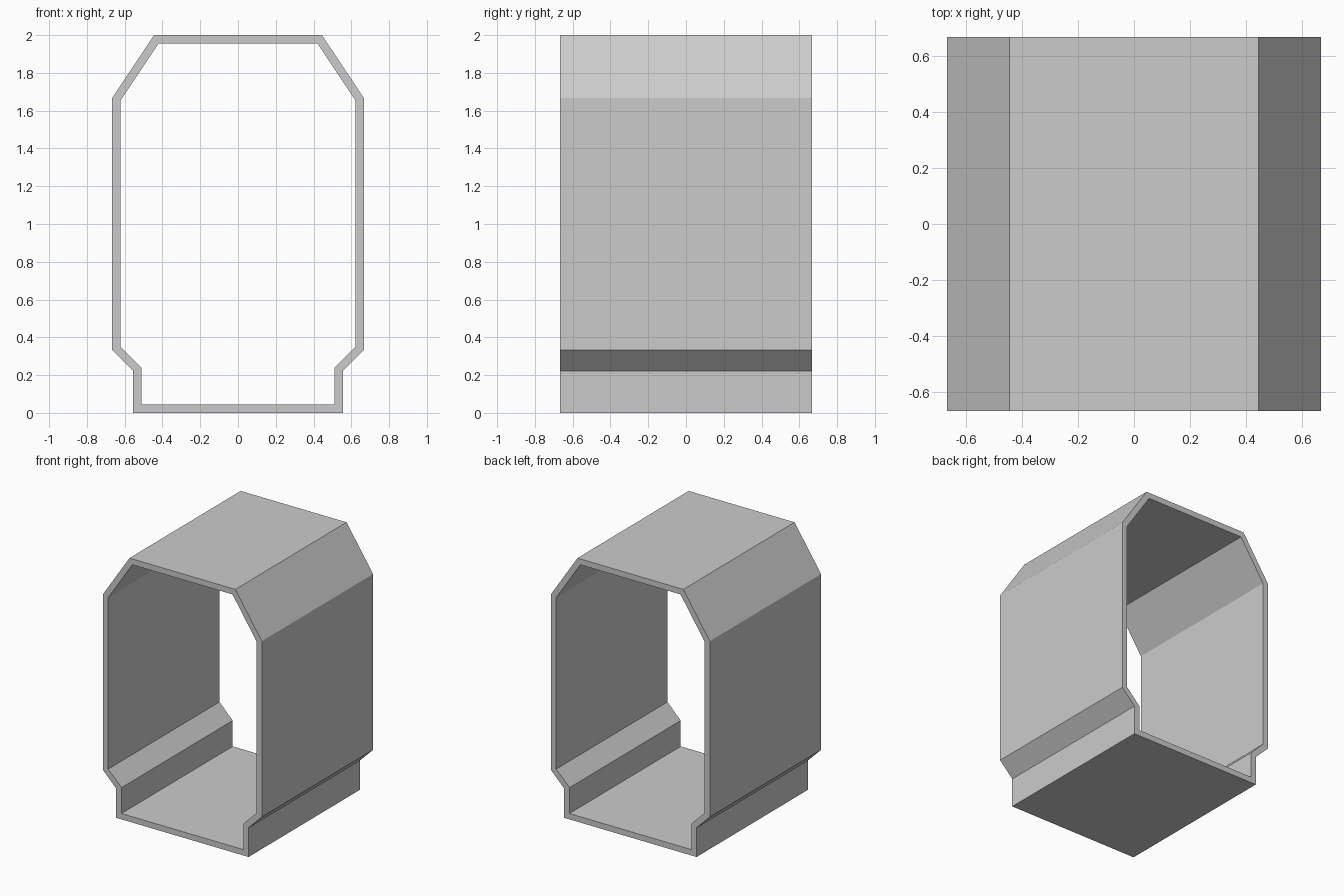
import bpy
import bmesh
from mathutils import Vector

if "Cube" in bpy.data.objects:
    bpy.data.objects.remove(bpy.data.objects["Cube"])

HALF_DEPTH = 0.6667
WALL = 0.0444

# Right half of the outer cross-section (x, z), bottom to top, mirrored to a closed loop
half = [(0.5556, 0), (0.5556, 0.2222), (0.6667, 0.3333), (0.6667, 1.6667), (0.4444, 2)]
outer = [Vector(p) for p in half + [(-x, z) for x, z in reversed(half)]]


def inset(loop, t):
    """Mitred inward offset of a counter-clockwise loop."""
    result = []
    for i, p in enumerate(loop):
        a = (p - loop[i - 1]).normalized()
        b = (loop[(i + 1) % len(loop)] - p).normalized()
        na, nb = Vector((-a.y, a.x)), Vector((-b.y, b.x))
        result.append(p + (na + nb) * t / (1 + na.dot(nb)))
    return result


# Tunnel shell: outer and inner walls joined by rims at both open ends
bm = bmesh.new()


def ring(loop, y):
    return [bm.verts.new((p.x, y, p.y)) for p in loop]


inner = inset(outer, WALL)
rings = [ring(outer, -HALF_DEPTH), ring(outer, HALF_DEPTH),
         ring(inner, HALF_DEPTH), ring(inner, -HALF_DEPTH)]
n = len(outer)
for k in range(4):
    r, s = rings[k], rings[(k + 1) % 4]
    for i in range(n):
        j = (i + 1) % n
        bm.faces.new((r[i], r[j], s[j], s[i]))
bmesh.ops.recalc_face_normals(bm, faces=bm.faces)

mesh = bpy.data.meshes.new("tunnel_shell")
bm.to_mesh(mesh)
bm.free()
bpy.context.collection.objects.link(bpy.data.objects.new("tunnel_shell", mesh))
